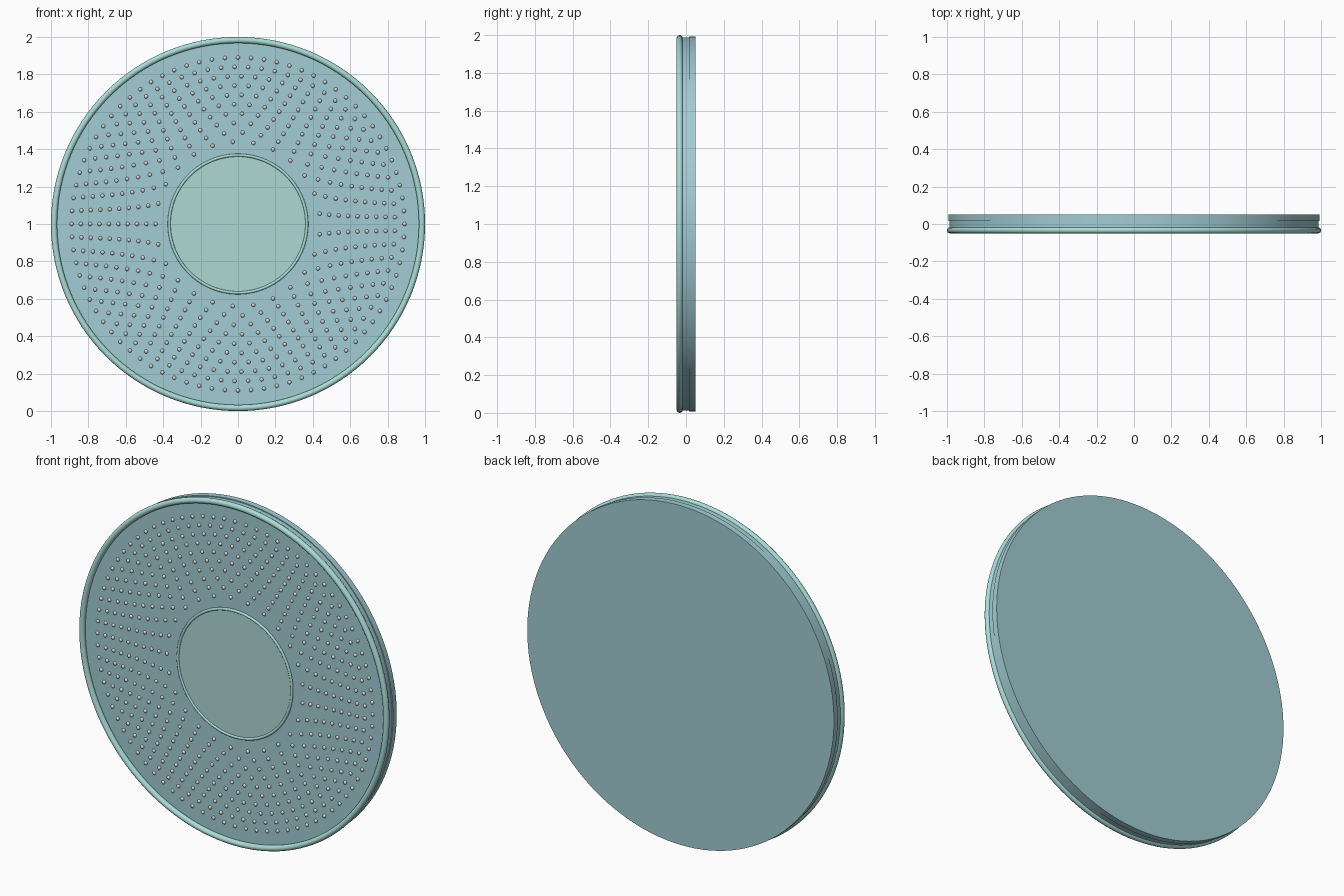
import bpy
import bmesh
from math import pi, cos, sin, radians
from mathutils import Vector

if "Cube" in bpy.data.objects:
    bpy.data.objects.remove(bpy.data.objects["Cube"])


def material(name, color):
    m = bpy.data.materials.new(name)
    m.diffuse_color = (*color, 1)
    m.use_nodes = True
    m.node_tree.nodes["Principled BSDF"].inputs["Base Color"].default_value = m.diffuse_color
    return m


panel_blue = material("panel_blue", (0.36, 0.61, 0.66))
rim_mint = material("rim_mint", (0.40, 0.72, 0.68))
cap_mint = material("cap_mint", (0.42, 0.69, 0.66))
stud_grey = material("stud_grey", (0.65, 0.68, 0.68))


def finish(name, mat):
    o = bpy.context.object
    o.name = name
    o.data.materials.append(mat)
    bpy.ops.object.shade_smooth_by_angle(angle=radians(35))
    return o


def disc(name, radius, y0, y1, mat):
    bpy.ops.mesh.primitive_cylinder_add(
        vertices=128, radius=radius, depth=y1 - y0,
        location=(0, (y0 + y1) / 2, 1), rotation=(pi / 2, 0, 0))
    return finish(name, mat)


def ring(name, major, minor, y, mat):
    bpy.ops.mesh.primitive_torus_add(
        major_segments=128, minor_segments=16, major_radius=major,
        minor_radius=minor, location=(0, y, 1), rotation=(pi / 2, 0, 0))
    return finish(name, mat)


# Stacked round body
disc("back_disc", 0.992, 0.015, 0.05, panel_blue)
disc("front_panel", 0.987, -0.026, 0.015, panel_blue)

# Outer rim, centre cap and its trim ring
ring("outer_rim", 0.9835, 0.0165, -0.0335, rim_mint)
disc("centre_cap", 0.367, -0.029, -0.02, cap_mint)
ring("centre_trim", 0.368, 0.008, -0.028, rim_mint)

# One small round stud as a template
bm = bmesh.new()
bmesh.ops.create_uvsphere(bm, u_segments=10, v_segments=6, radius=0.011)
bm.verts.index_update()
stud_verts = [v.co.copy() for v in bm.verts]
stud_faces = [[v.index for v in f.verts] for f in bm.faces]
bm.free()

# Studs repeated in concentric rings, each ring starting at the left
RINGS = 10
verts, faces = [], []
for k in range(RINGS):
    r = 0.44 + 0.05 * k
    count = 25 + 55 * k // (RINGS - 1)
    for i in range(count):
        a = pi + 2 * pi * i / count
        centre = Vector((r * cos(a), -0.026, 1 + r * sin(a)))
        base = len(verts)
        verts += [tuple(v + centre) for v in stud_verts]
        faces += [[base + j for j in f] for f in stud_faces]
mesh = bpy.data.meshes.new("panel_studs")
mesh.from_pydata(verts, [], faces)
mesh.shade_smooth()
mesh.materials.append(stud_grey)
bpy.context.collection.objects.link(bpy.data.objects.new("panel_studs", mesh))
